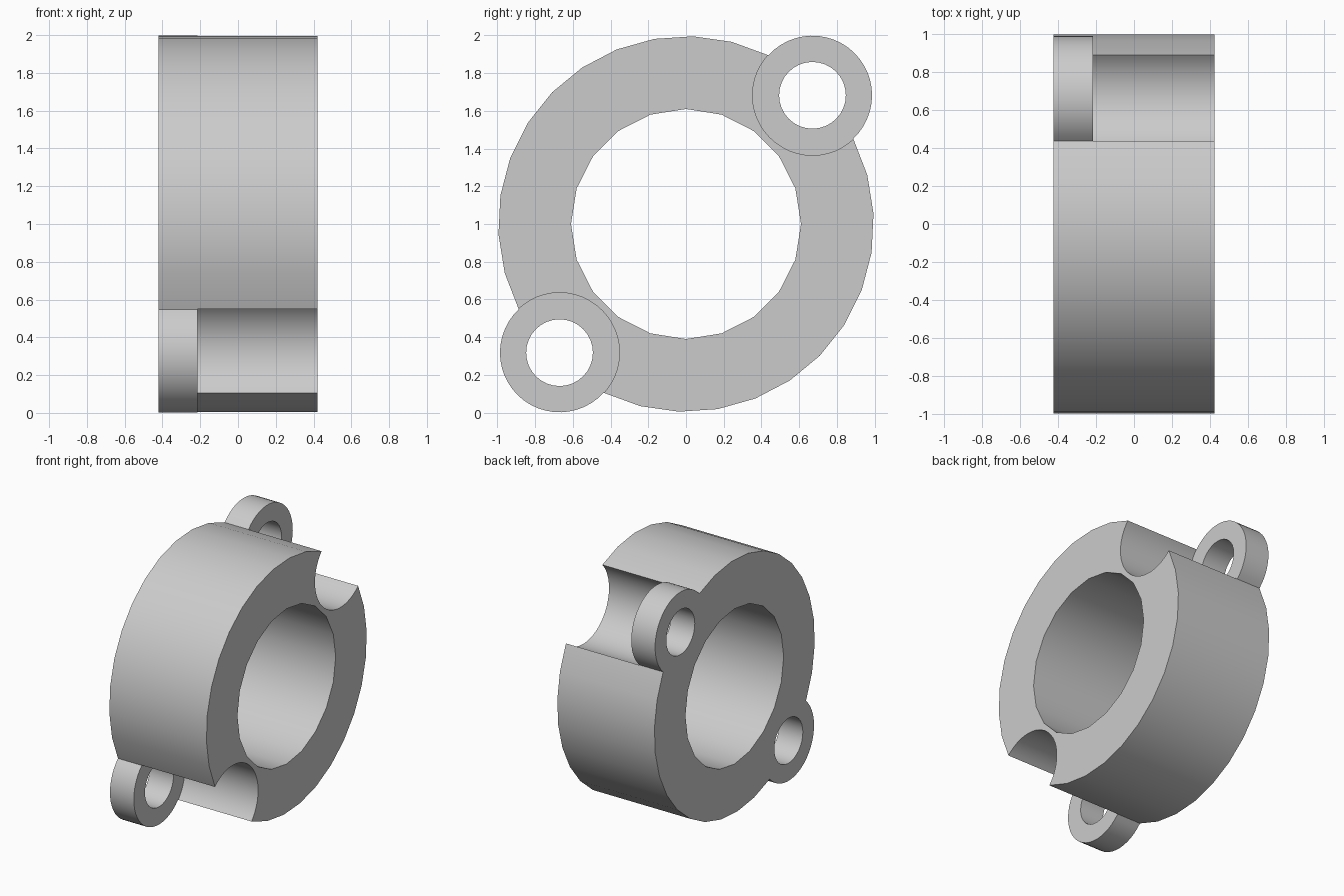
import bpy
import bmesh
from math import cos, sin, acos, radians, pi
from mathutils import Vector

cube = bpy.data.objects.get("Cube")
if cube:
    bpy.data.objects.remove(cube, do_unlink=True)

BACK, FRONT, STEP = -0.422, 0.422, -0.215   # extents along the bore axis
RING_R, BORE_R = 0.996, 0.61
LUG_R, HOLE_R = 0.316, 0.177
LUG_DIST, LUG_ANGLE = 0.957, radians(45.5)

grey = bpy.data.materials.new("light_grey")
grey.use_nodes = True
grey.diffuse_color = (0.6, 0.6, 0.6, 1)
grey.node_tree.nodes["Principled BSDF"].inputs["Base Color"].default_value = (0.6, 0.6, 0.6, 1)


def arc(centre, radius, start, end, steps):
    """Points along an arc in the y-z plane, leaving out the last one."""
    return [centre + radius * Vector((cos(a), sin(a)))
            for a in (start + (end - start) * i / steps for i in range(steps))]


def extrude(name, points, x0, x1):
    """Solid made by sweeping a y-z outline along x."""
    bm = bmesh.new()
    face = bm.faces.new([bm.verts.new((x0, p.x, p.y + 1)) for p in points])
    swept = bmesh.ops.extrude_face_region(bm, geom=[face])["geom"]
    verts = [v for v in swept if isinstance(v, bmesh.types.BMVert)]
    bmesh.ops.translate(bm, verts=verts, vec=(x1 - x0, 0, 0))
    bmesh.ops.recalc_face_normals(bm, faces=bm.faces)
    mesh = bpy.data.meshes.new(name)
    bm.to_mesh(mesh)
    bm.free()
    mesh.materials.append(grey)
    obj = bpy.data.objects.new(name, mesh)
    bpy.context.collection.objects.link(obj)
    return obj


def cut(obj, cutter):
    mod = obj.modifiers.new("cut", "BOOLEAN")
    mod.operation, mod.solver, mod.object = "DIFFERENCE", "EXACT", cutter
    bpy.ops.object.modifier_apply(modifier=mod.name)
    bpy.data.objects.remove(cutter, do_unlink=True)


# Ring outline with a round lug bulging out on two opposite sides
origin = Vector((0, 0))
half = acos((RING_R**2 + LUG_DIST**2 - LUG_R**2) / (2 * RING_R * LUG_DIST))
turn = acos((RING_R * cos(half) - LUG_DIST) / LUG_R)
outline, lugs = [], []
for angle in (LUG_ANGLE, LUG_ANGLE + pi):
    centre = LUG_DIST * Vector((cos(angle), sin(angle)))
    lugs.append(centre)
    outline += arc(centre, LUG_R, angle - turn, angle + turn, 24)
    outline += arc(origin, RING_R, angle + half, angle + pi - half, 12)

flange = extrude("flanged_ring", outline, BACK, FRONT)
bpy.context.view_layer.objects.active = flange
flange.select_set(True)

# Central bore
cut(flange, extrude("bore_cutter", arc(origin, BORE_R, 0, 2 * pi, 20), -1, 1))

# Clearance notch in front of each lug, then its bolt hole
for centre in lugs:
    cut(flange, extrude("notch_cutter", arc(centre, LUG_R + 0.002, 0, 2 * pi, 48), STEP, 1))
    cut(flange, extrude("hole_cutter", arc(centre, HOLE_R, 0, 2 * pi, 32), -1, 1))

bpy.ops.object.shade_smooth_by_angle(angle=radians(30))
